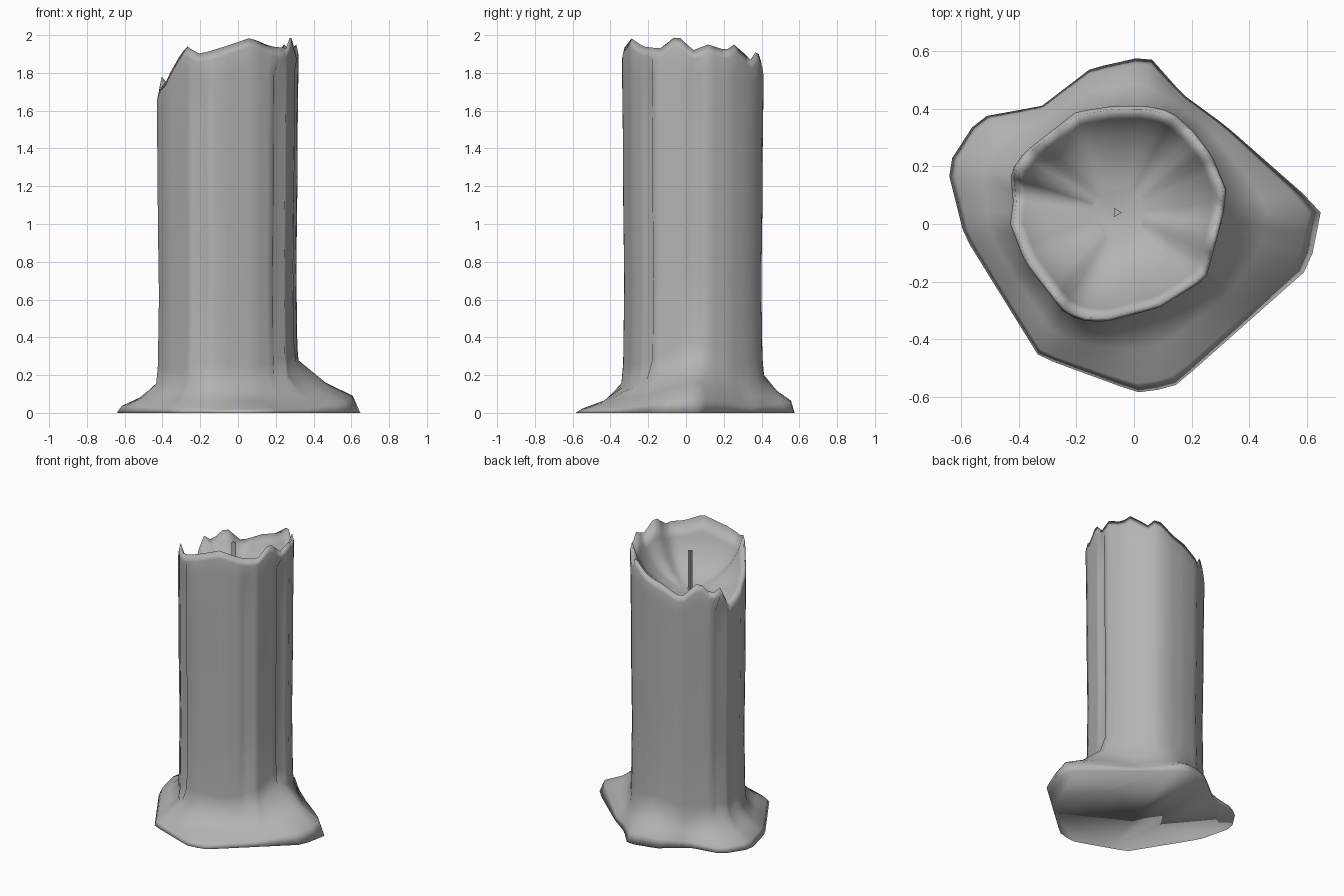
import bpy, bmesh, math

if "Cube" in bpy.data.objects:
    bpy.data.objects.remove(bpy.data.objects["Cube"])

CX, CY, N = -0.05, 0.04, 60

# outlines seen from above: wax column and melted pool
COLUMN = [(.32, .12), (.27, .24), (.20, .33), (.13, .39), (.05, .41), (-.07, .41), (-.20, .39),
          (-.38, .25), (-.43, .18), (-.42, .08), (-.43, 0), (-.38, -.13), (-.25, -.30),
          (-.19, -.335), (-.10, -.34), (.09, -.29), (.25, -.19), (.31, .03)]
POOL = [(.65, .05), (.61, -.15), (.17, -.54), (.13, -.57), (.01, -.585), (-.14, -.53), (-.33, -.46),
        (-.46, -.25), (-.59, -.04), (-.65, .20), (-.54, .37), (-.32, .41), (-.15, .54), (.05, .585),
        (.17, .45), (.32, .34)]
# heights by angle in degrees: ragged rim, foot of the column, edge of the pool
RIM = [(0, 1.92), (12, 1.95), (28, 1.92), (36, 1.95), (54, 1.87), (62, 1.92), (80, 1.83), (96, 1.80),
       (118, 1.73), (135, 1.83), (148, 1.74), (156, 1.78), (168, 1.62), (190, 1.72), (204, 1.76),
       (225, 1.90), (234, 1.94), (247, 1.90), (262, 1.93), (289, 1.985), (310, 1.94), (330, 1.93),
       (345, 2.0)]
FOOT = [(0, .28), (20, .22), (40, .15), (90, .20), (135, .14), (180, .16), (225, .12), (255, .16),
        (290, .13), (320, .17)]
EDGE = [(0, .09), (40, .03), (90, .07), (135, .03), (180, .04), (270, .02), (320, .03)]
GROOVES = (0, 156, 246, 318)


def lookup(table, a, polar=False):
    """Value at angle a; polar tables follow straight chords."""
    table = sorted(table)
    table = [(table[-1][0] - 360, table[-1][1])] + table + [(table[0][0] + 360, table[0][1])]
    for (a1, v1), (a2, v2) in zip(table, table[1:]):
        if a1 <= a <= a2:
            if polar:
                s = lambda d: math.sin(math.radians(d))
                return v1 * v2 * s(a2 - a1) / (v1 * s(a - a1) + v2 * s(a2 - a))
            return v1 + (v2 - v1) * (a - a1) / (a2 - a1)


def to_polar(points):
    return [(math.degrees(math.atan2(y - CY, x - CX)) % 360, math.hypot(x - CX, y - CY))
            for x, y in points]


column, pool = to_polar(COLUMN), to_polar(POOL)
angles = [i * 360 / N for i in range(N)]
bm = bmesh.new()
rings = []


def ring(fn):
    """fn(angle, column radius, pool radius, rim z, foot z) -> radius, z"""
    verts = []
    for a in angles:
        r, z = fn(a, lookup(column, a, True), lookup(pool, a, True), lookup(RIM, a), lookup(FOOT, a))
        t = math.radians(a)
        verts.append(bm.verts.new((CX + r * math.cos(t), CY + r * math.sin(t), z)))
    if rings:
        for i in range(N):
            j = (i + 1) % N
            bm.faces.new((rings[-1][i], rings[-1][j], verts[j], verts[i]))
    rings.append(verts)


# melted pool around the base
ring(lambda a, c, p, top, f: (p, 0))
ring(lambda a, c, p, top, f: (c + (p - c) * .88, lookup(EDGE, a)))
ring(lambda a, c, p, top, f: (c + (p - c) * .45, f * .35 + lookup(EDGE, a) * .7))
ring(lambda a, c, p, top, f: (c + (p - c) * .02, f))

# column sides with vertical drip grooves
for h, s in ((.06, .985), (.3, .97), (.55, .985), (.75, .99), (.92, 1.0)):
    ring(lambda a, c, p, top, f: (c * s - (.035 if a in GROOVES else 0), f + (top - f) * h))

# ragged lip and shallow bowl
ring(lambda a, c, p, top, f: (c, top - .05))
ring(lambda a, c, p, top, f: (c * .97, top))
for s, k in ((.88, .3), (.72, .6), (.5, .83), (.25, .96)):
    ring(lambda a, c, p, top, f: (c * s, top + (1.6 - top) * k))
bm.faces.new(rings[-1])
bm.faces.new(list(reversed(rings[0])))
bmesh.ops.recalc_face_normals(bm, faces=bm.faces)

mesh = bpy.data.meshes.new("candle_wax")
bm.to_mesh(mesh)
bm.free()
mesh.shade_smooth()
wax = bpy.data.objects.new("candle_wax", mesh)
bpy.context.collection.objects.link(wax)

# three-sided wick
bpy.ops.mesh.primitive_cylinder_add(vertices=3, radius=.018, depth=.32, location=(-.06, .04, 1.73),
                                    rotation=(0, 0, -math.pi / 2))
wick = bpy.context.object
wick.name = "wick"

# mid grey wax
grey = bpy.data.materials.new("mid_grey")
grey.diffuse_color = (.45, .45, .45, 1)
grey.use_nodes = True
grey.node_tree.nodes["Principled BSDF"].inputs["Base Color"].default_value = grey.diffuse_color
for part in (wax, wick):
    part.data.materials.append(grey)
